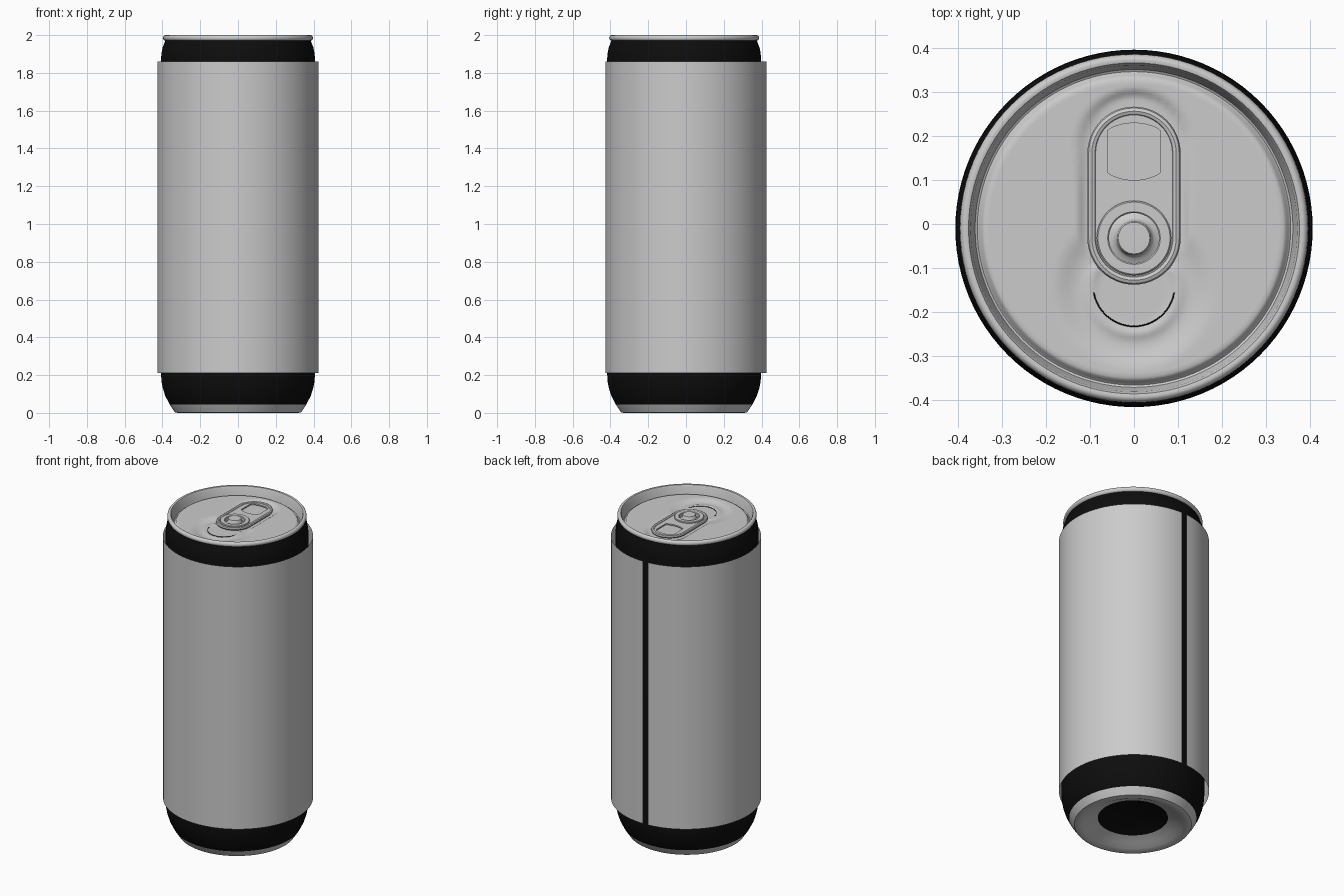
import bpy, bmesh, math
from math import sin, cos, pi, hypot

if "Cube" in bpy.data.objects:
    bpy.data.objects.remove(bpy.data.objects["Cube"])

CY = -0.01            # can axis sits slightly forward of the sleeve axis
RIVET_Y = -0.032


def material(name, v):
    m = bpy.data.materials.new(name)
    m.diffuse_color = (v, v, v, 1)
    m.use_nodes = True
    m.node_tree.nodes["Principled BSDF"].inputs["Base Color"].default_value = m.diffuse_color
    return m


SILVER = material("silver", 0.6)
BLACK = material("black", 0.004)


def finish(ob, mats, angle=40):
    for m in mats:
        ob.data.materials.append(m)
    bpy.ops.object.select_all(action='DESELECT')
    ob.select_set(True)
    bpy.context.view_layer.objects.active = ob
    bpy.ops.object.shade_smooth_by_angle(angle=math.radians(angle))
    return ob


def lathe(name, profile, mats, cy=CY, n=96, skip=0, start=0.0, height=None, pick=None):
    """Spin (radius, z) points about z; skip leaves out the last faces."""
    bm = bmesh.new()
    rings = []
    for r, z in profile:
        ring = []
        for i in range(n):
            a = start + 2 * pi * i / n
            x, y = r * cos(a), cy + r * sin(a)
            ring.append(bm.verts.new((x, y, z + (height(x, y) if height else 0))))
        rings.append(ring)
    for lo, hi in zip(rings, rings[1:]):
        for i in range(n - skip):
            j = (i + 1) % n
            bm.faces.new((lo[i], lo[j], hi[j], hi[i]))
    bmesh.ops.remove_doubles(bm, verts=bm.verts, dist=1e-5)
    if pick:
        for f in bm.faces:
            f.material_index = pick(f.calc_center_median())
    me = bpy.data.meshes.new(name)
    bm.to_mesh(me)
    bm.free()
    ob = bpy.data.objects.new(name, me)
    bpy.context.collection.objects.link(ob)
    return finish(ob, mats)


def curve_part(name, loops, z, mat, extrude=0.0, bevel=0.0, fill=True, cyclic=True):
    """Closed outlines (holes included) filled flat, or a round wire."""
    cu = bpy.data.curves.new(name, 'CURVE')
    cu.dimensions = '2D' if fill else '3D'
    if fill:
        cu.fill_mode = 'BOTH'
    cu.extrude, cu.bevel_depth, cu.bevel_resolution = extrude, bevel, 2
    for pts in loops:
        s = cu.splines.new('POLY')
        s.points.add(len(pts) - 1)
        for p, (x, y) in zip(s.points, pts):
            p.co = (x, y, 0, 1)
        s.use_cyclic_u = cyclic
    tmp = bpy.data.objects.new(name + "_curve", cu)
    bpy.context.collection.objects.link(tmp)
    bpy.context.view_layer.update()
    me = bpy.data.meshes.new_from_object(
        tmp.evaluated_get(bpy.context.evaluated_depsgraph_get()))
    bpy.data.objects.remove(tmp)
    me.materials.clear()
    ob = bpy.data.objects.new(name, me)
    ob.location.z = z
    bpy.context.collection.objects.link(ob)
    return finish(ob, [mat])


def arc(cx, cy, r, a0, a1, n=24):
    return [(cx + r * cos(math.radians(a0 + (a1 - a0) * i / n)),
             cy + r * sin(math.radians(a0 + (a1 - a0) * i / n))) for i in range(n + 1)]


def stadium(r, y0=RIVET_Y, y1=0.161):
    return arc(0, y1, r, 0, 180) + arc(0, y0, r, 180, 360)


# Can body: black shell and dome, silver foot
lathe("can_body", [
    (0, 0.082), (0.07, 0.077), (0.14, 0.063), (0.2, 0.045),
    (0.25, 0.024), (0.285, 0.007), (0.305, 0.001), (0.32, 0), (0.334, 0.003),
    (0.362, 0.045), (0.385, 0.09), (0.398, 0.13), (0.405, 0.165), (0.407, 0.2),
    (0.407, 1.88), (0.405, 1.905), (0.399, 1.935), (0.389, 1.96), (0.385, 1.972)],
    [SILVER, BLACK], pick=lambda c: 0 if c.z < 0.045 else 1)


# Lid: rolled rim, countersink groove and panel with pressed recesses
def smooth_step(t):
    t = max(0.0, min(1.0, t))
    return t * t * (3 - 2 * t)


def recess(x, y):
    if hypot(x, y - CY) > 0.335:
        return 0
    around_tab = hypot(x, y - max(RIVET_Y, min(0.18, y)))
    around_mouth = hypot(x, y + 0.15)
    tab = smooth_step((0.132 - around_tab) / 0.025)
    mouth = smooth_step((0.187 - around_mouth) / 0.06)
    bead = 0.005 * smooth_step(1 - abs(around_mouth - 0.1) / 0.02) if y < -0.1 else 0
    return -0.012 * max(tab, mouth) + bead


lathe("lid", [
    (0.385, 1.97), (0.393, 1.974), (0.397, 1.983), (0.395, 1.992), (0.39, 1.998),
    (0.384, 2.0), (0.377, 1.998), (0.372, 1.988), (0.366, 1.95), (0.362, 1.938),
    (0.357, 1.935), (0.352, 1.939), (0.347, 1.951), (0.34, 1.955)]
    + [(0.33 * (1 - i / 44), 1.955) for i in range(45)], [SILVER], height=recess)

# Score line of the mouth
curve_part("mouth_score", [arc(0, -0.14, 0.093, 190, 350)], 1.946, BLACK,
           bevel=0.0016, fill=False, cyclic=False)

# Pull tab: plate with finger hole and rivet hole, plus a rolled edge
finger_hole = arc(0, 0.155, 0.075, 50, 130, 10) + arc(0, 0.175, 0.075, 230, 310, 10)
finger_hole = [(max(-0.06, min(0.06, x * 1.3)), y) for x, y in finger_hole]
curve_part("tab_plate", [stadium(0.096), finger_hole,
                         arc(0, RIVET_Y, 0.06, 0, 345, 23)],
           1.957, SILVER, extrude=0.004)
curve_part("tab_rolled_edge", [stadium(0.096)], 1.957, SILVER, bevel=0.0102, fill=False)

# Rivet collar and rivet
lathe("rivet_collar", [(0.085, 1.955), (0.085, 1.966), (0.082, 1.969), (0.06, 1.969),
                       (0.057, 1.966), (0.057, 1.945)], [SILVER], cy=RIVET_Y, n=48)
lathe("rivet", [(0.058, 1.945), (0.046, 1.95), (0.041, 1.956), (0.039, 1.975),
                (0.036, 1.98), (0, 1.981)], [SILVER], cy=RIVET_Y, n=48)

# Sleeve: thin wrap with a narrow open seam at the back
lathe("label_sleeve", [(0.427, 0.21), (0.427, 1.86)], [SILVER], cy=0, n=80, skip=1,
      start=pi / 2 + 2 * pi / 80)
